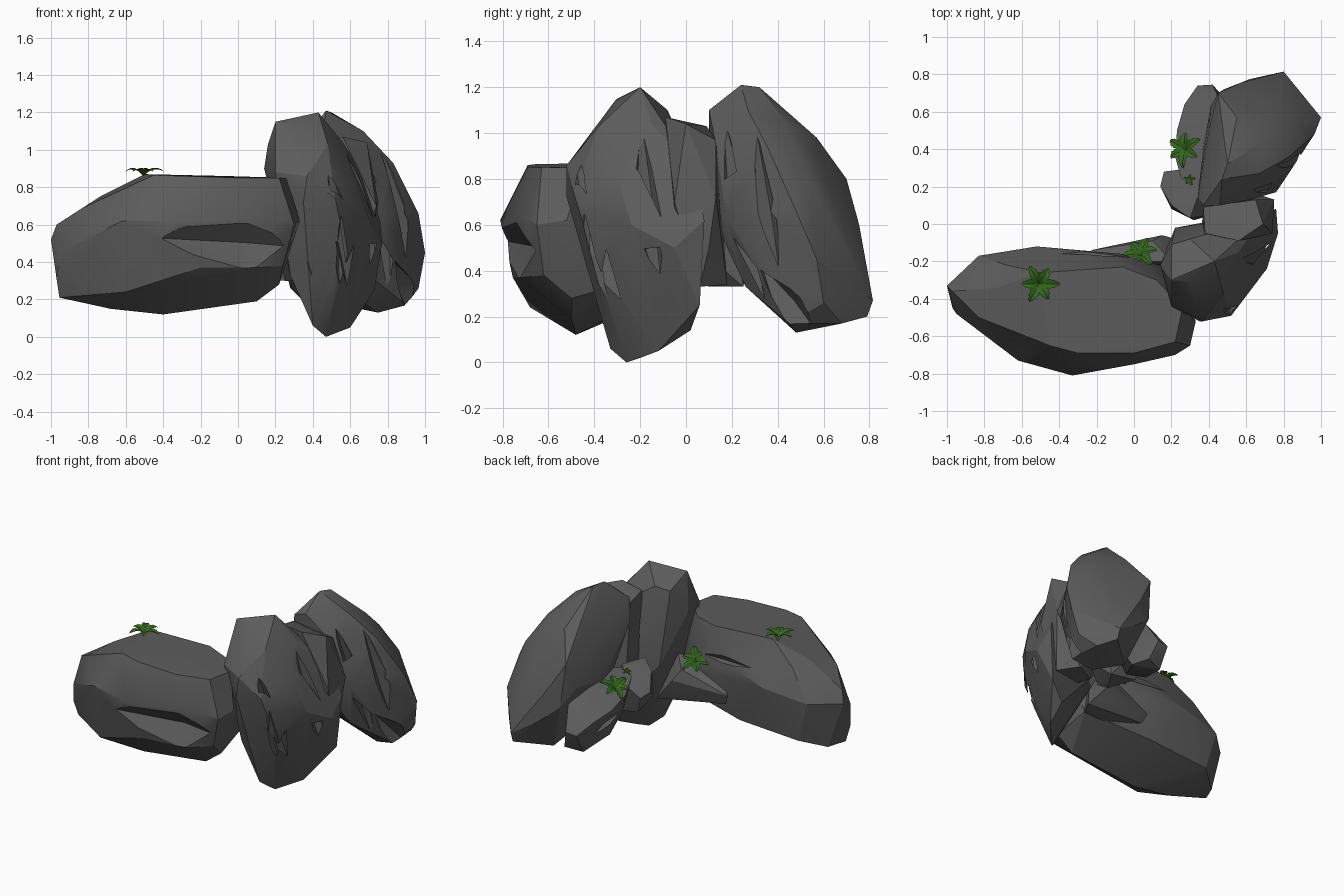
import bpy, bmesh, math
from mathutils import Vector


def material(name, c):
    m = bpy.data.materials.new(name)
    m.diffuse_color = (*c, 1)
    return m


STONE = material("dark grey stone", (0.107, 0.107, 0.107))
GREEN = material("leaf green", (0.033, 0.135, 0.012))


def add(name, bm, mat):
    me = bpy.data.meshes.new(name)
    bm.to_mesh(me)
    bm.free()
    ob = bpy.data.objects.new(name, me)
    bpy.context.collection.objects.link(ob)
    me.materials.append(mat)
    return ob


def hull(pts):
    bm = bmesh.new()
    for p in pts:
        bm.verts.new(p)
    bmesh.ops.convex_hull(bm, input=bm.verts)
    junk = [v for v in bm.verts if not v.link_faces]
    bmesh.ops.delete(bm, geom=junk, context='VERTS')
    bmesh.ops.recalc_face_normals(bm, faces=bm.faces)
    return bm


# Faceted boulder with tapered cracks: (start, end, outward direction, width, depth)
def rock(name, pts, cracks=()):
    ob = add(name, hull(pts), STONE)
    for a, b, out, w, d in cracks:
        a, b, out = Vector(a), Vector(b), Vector(out).normalized()
        side = (b - a).cross(out).normalized() * w
        m = a.lerp(b, 0.55)
        wedge = [a, b, m - out * d, m + side + out * d * 2, m - side + out * d * 2,
                 a + out * d * 2, b + out * d * 2]
        cut = add("crack_cutter", hull(wedge), STONE)
        mod = ob.modifiers.new("crack", 'BOOLEAN')
        mod.object, mod.operation, mod.solver = cut, 'DIFFERENCE', 'EXACT'
        bpy.context.view_layer.objects.active = ob
        bpy.ops.object.modifier_apply(modifier=mod.name)
        bpy.data.objects.remove(cut)
    bpy.ops.object.select_all(action='DESELECT')
    ob.select_set(True)
    bpy.context.view_layer.objects.active = ob
    bpy.ops.object.shade_smooth_by_angle(angle=math.radians(22))
    return ob


# Long flat-topped slab at the front left
rock("long_slab", [
    (-.5, -.26, .87), (-.45, -.65, .865), (-.3, -.69, .86), (0, -.69, .85), (.22, -.63, .85),
    (.26, -.45, .85), (.12, -.3, .85), (-.06, -.23, .86),
    (-.73, -.34, .755), (-.68, -.22, .73), (-.83, -.5, .69), (-1, -.33, .52), (-.97, -.36, .6),
    (-.83, -.17, .53), (-.52, -.12, .58), (-.3, -.14, .64), (-.05, -.18, .7), (.05, -.17, .55),
    (.25, -.33, .6), (.33, -.52, .62),
    (.3, -.65, .6), (.22, -.7, .63), (0, -.75, .63), (-.33, -.81, .62), (-.62, -.73, .62),
    (-.95, -.48, .45), (-.97, -.45, .31), (-.955, -.42, .21), (-.6, -.68, .24), (-.2, -.755, .37),
    (.1, -.72, .37), (.24, -.62, .38), (.22, -.5, .28), (.1, -.5, .19), (-.4, -.48, .12),
    (-.68, -.47, .15), (-.9, -.3, .2), (-.75, -.18, .25), (-.3, -.17, .28), (.2, -.25, .35)],
    [((-.46, -.79, .53), (.45, -.66, .47), (0, -1, -.1), .3, .07),
     ((.36, -.74, .5), (.33, -.33, .44), (1, -.2, 0), .15, .03),
     ((-.62, -.13, .69), (.2, -.17, .67), (0, 1, .4), .1, .04)])

# Tall leaning boulder in the middle
rock("middle_boulder", [
    (.2, -.3, 1.15), (.3, -.31, 1.14), (.43, -.2, 1.2), (.3, -.08, 1.1), (.2, -.11, 1.08),
    (.16, -.25, 1.03), (.14, -.22, .9), (.2, -.44, .88), (.37, -.52, .86), (.35, -.52, .72),
    (.52, -.49, .74), (.48, -.38, 1.03), (.56, -.15, 1.04), (.63, -.3, .82), (.71, -.24, .6),
    (.77, -.05, .5), (.68, .03, .85), (.76, .08, .62), (.73, .06, .25), (.62, .02, .14),
    (.6, -.12, .05), (.47, -.26, 0), (.4, -.33, .06), (.52, -.2, .02), (.28, -.36, .33),
    (.26, -.22, .5), (.42, 0, .45), (.36, 0, .8), (.22, -.02, .58), (.36, -.12, .28),
    (.58, -.4, .45)],
    [((.46, -.5, 1.0), (.62, -.24, .1), (.6, -.8, 0), .06, .02),
     ((.56, -.2, 1.1), (.74, -.1, .25), (1, -.5, .1), .06, .02),
     ((.3, -.5, .62), (.46, -.38, .1), (-.1, -1, -.2), .09, .03),
     ((.55, -.44, .65), (.55, -.33, .15), (.5, -1, -.2), .09, .03)])

# Tall leaning boulder at the back right, with a broad flat back
rock("rear_boulder", [
    (.47, .24, 1.21), (.5, .32, 1.2), (.37, .1, 1.07), (.46, .1, 1.1), (.67, .27, 1.1),
    (.69, .44, 1.04), (.83, .36, .93), (.55, .57, .98), (.72, .55, .92), (.4, .5, .85),
    (.45, .7, .8), (.41, .63, .62), (.48, .72, .5), (.62, .775, .38), (.57, .755, .6),
    (.88, .54, .79), (.965, .48, .66), (1, .57, .45), (.8, .815, .27),
    (.965, .6, .26), (.8, .79, .2), (.9, .45, .17), (.75, .48, .13), (.6, .62, .16),
    (.7, .26, .33), (.76, .17, .65), (.5, .11, .65), (.45, .32, .35), (.37, .4, .6),
    (.34, .14, .92), (.84, .29, .55), (.62, .13, .95), (.88, .68, .17)],
    [((.62, .16, 1.1), (.82, .36, .18), (1, -.7, .1), .06, .025),
     ((.75, .3, 1.05), (.93, .42, .3), (1, -.5, .3), .05, .02),
     ((.81, .33, .42), (.92, .58, .12), (1, -.2, -.5), .08, .03)])

# Block wedged between the tall boulders
rock("wedge_block", [
    (.37, .09, 1.03), (.65, .13, .97), (.69, 0, 1.04), (.56, -.09, 1.07), (.38, -.05, 1.06),
    (.75, .13, .72), (.74, -.05, .7), (.38, .12, .6), (.36, -.05, .6), (.73, .1, .5),
    (.7, .06, .33), (.45, .1, .34), (.5, -.05, .34), (.6, .18, .34)])

# Small stones tucked behind
rock("low_rear_stone", [
    (.25, .25, .6), (.32, .19, .62), (.22, .36, .52), (.23, .5, .46), (.27, .64, .42),
    (.34, .74, .34), (.42, .745, .35), (.46, .7, .22), (.34, .66, .2), (.28, .45, .26),
    (.3, .28, .35), (.5, .3, .62), (.42, .5, .6), (.46, .66, .5), (.52, .6, .2)],
    [((.22, .3, .44), (.3, .72, .27), (-1, .2, 0), .08, .03)])
rock("inner_stone", [
    (.14, .2, .5), (.16, .28, .48), (.2, .1, .6), (.3, .03, .64), (.36, .2, .64), (.2, .08, .42),
    (.32, .02, .38), (.2, .25, .36), (.3, .1, .33), (.4, .25, .33), (.42, .05, .5), (.24, .29, .53)])
rock("gap_stone", [
    (-.23, -.14, .44), (-.2, -.16, .37), (-.1, -.12, .48), (.05, -.1, .53), (.1, -.09, .56),
    (.15, -.06, .48), (.2, -.08, .38), (.05, -.12, .36), (.25, -.2, .3), (.1, -.2, .6),
    (-.1, -.22, .53), (.2, -.2, .61), (.3, -.1, .3), (0, -.25, .33)])


# Rosette of arched, folded leaves with toothed edges
def plant(name, pos, radius, leaves, turn, tilt=(0, 0, 1)):
    bm = bmesh.new()
    n = 10
    for k in range(leaves):
        a = turn + k * math.tau / leaves
        length = radius * (1.0 if k % 2 == 0 else .88)
        out, side = Vector((math.cos(a), math.sin(a), 0)), Vector((-math.sin(a), math.cos(a), 0))
        rows = []
        for i in range(n + 1):
            t = i / n
            w = radius * .25 * math.sin(math.pi * (.08 + .92 * t)) ** .7 if i < n else 0
            w *= 1 if i % 2 else .78
            h = radius * (.95 * t - .75 * t * t + .02)
            c = out * length * t + Vector((0, 0, h))
            up = Vector((0, 0, w * .35))
            rows.append([bm.verts.new(q) for q in (c - side * w + up, c, c + side * w + up)])
        for r0, r1 in zip(rows, rows[1:]):
            for j in (0, 1):
                bm.faces.new((r0[j], r1[j], r1[j + 1], r0[j + 1]))
    bmesh.ops.remove_doubles(bm, verts=bm.verts, dist=1e-5)
    ob = add(name, bm, GREEN)
    ob.location = pos
    ob.rotation_mode = 'QUATERNION'
    ob.rotation_quaternion = Vector((0, 0, 1)).rotation_difference(Vector(tilt))
    return ob


plant("slab_plant", (-.505, -.32, .86), .11, 6, .0)
plant("gap_plant", (.04, -.17, .6), .105, 6, 1.2, (-.25, .7, 1))
plant("rear_plant", (.28, .395, .56), .105, 6, .5, (-.5, .25, 1))
plant("sprout", (.3, .235, .61), .035, 5, .2, (-.3, .2, 1))
